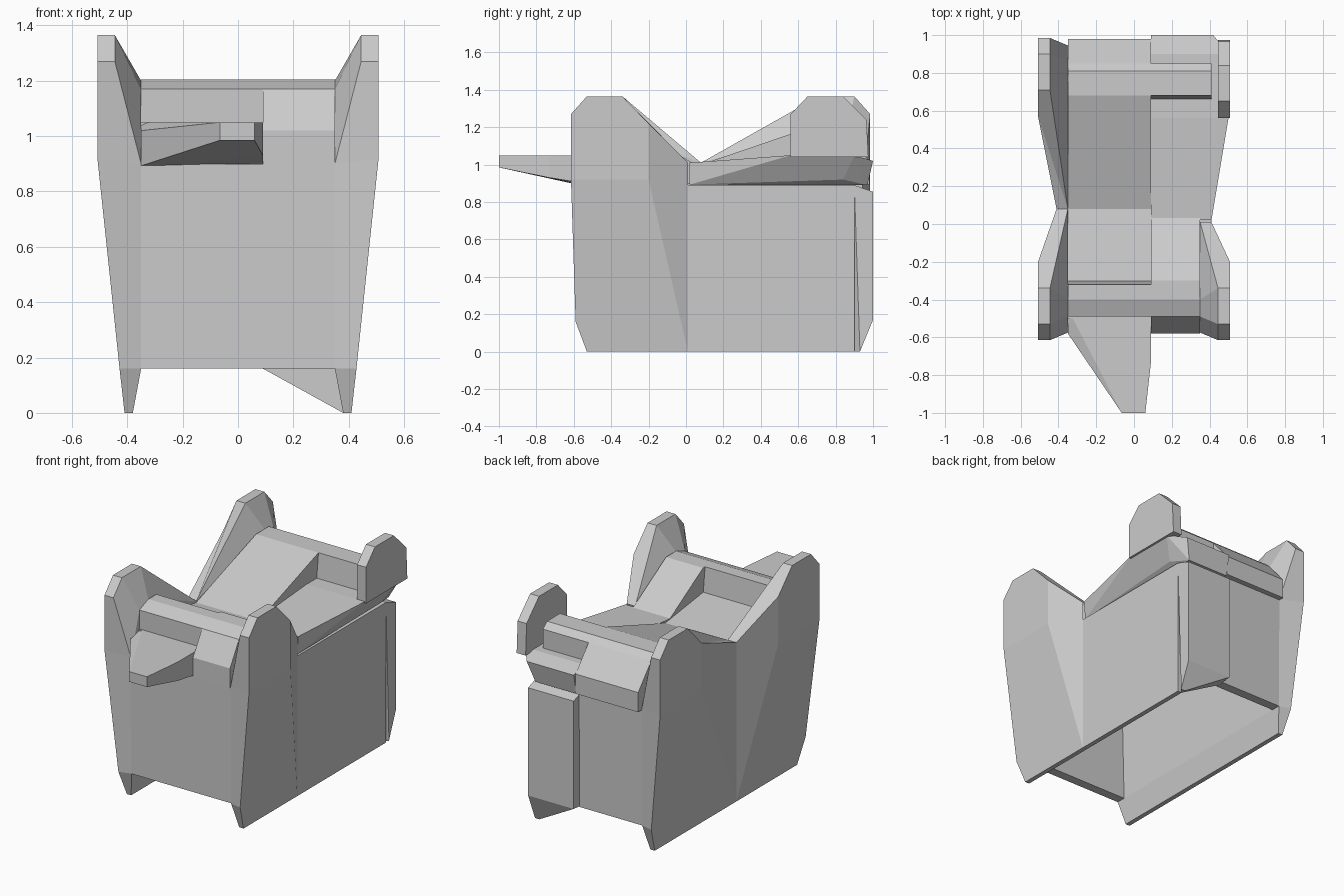
import bpy, bmesh

if "Cube" in bpy.data.objects:
    bpy.data.objects.remove(bpy.data.objects["Cube"])


def finish(name, bm):
    bmesh.ops.remove_doubles(bm, verts=bm.verts, dist=0.0005)
    bmesh.ops.recalc_face_normals(bm, faces=bm.faces)
    me = bpy.data.meshes.new(name)
    bm.to_mesh(me)
    bm.free()
    ob = bpy.data.objects.new(name, me)
    bpy.context.collection.objects.link(ob)
    return ob


def hull(name, pts):
    """Convex block through the given corners."""
    bm = bmesh.new()
    vs = [bm.verts.new(p) for p in pts]
    res = bmesh.ops.convex_hull(bm, input=vs)
    junk = set(res["geom_interior"]) | set(res["geom_unused"])
    bmesh.ops.delete(bm, geom=[g for g in junk if isinstance(g, bmesh.types.BMVert)], context='VERTS')
    bmesh.ops.dissolve_limit(bm, angle_limit=0.02, verts=bm.verts, edges=bm.edges)
    return finish(name, bm)


def prism(name, x0, x1, profile):
    """Side-view (y, z) profile extruded along x."""
    bm = bmesh.new()
    a = [bm.verts.new((x0, y, z)) for y, z in profile]
    b = [bm.verts.new((x1, y, z)) for y, z in profile]
    bm.faces.new(a)
    bm.faces.new(b[::-1])
    for i in range(len(a)):
        j = (i + 1) % len(a)
        bm.faces.new((a[i], a[j], b[j], b[i]))
    return finish(name, bm)


def side_half(bm, sx, mid, back):
    """One flared half of a side wall with its raised ear."""
    m = 0.37 - mid if back else mid
    p = {
        # outer skin
        'a': (.41, m, 0), 'b': (.41, -.53, 0), 'c': (.428, -.59, .16),
        'd': (.508, -.615, .92), 'e': (.508, -.615, 1.27), 'f': (.508, -.53, 1.365),
        'g': (.508, -.34, 1.365), 'h': (.508, -.2, 1.22), 'i': (.508, -.2, .92),
        'j': (.41, m, 1.01),
        # inner skin
        'A': (.38, m, 0), 'B': (.38, -.53, 0), 'C': (.35, -.57, .16),
        'D': (.35, -.575, .9), 'E': (.445, -.615, 1.27), 'F': (.445, -.53, 1.365),
        'G': (.445, -.34, 1.365), 'K': (.35, -.49, 1.17), 'L': (.35, -.4, 1.2),
        'J': (.35, m, 1.01), 'N': (.35, m, .16),
    }
    v = {k: bm.verts.new((sx * x, 0.37 - y if back else y, z)) for k, (x, y, z) in p.items()}
    for f in ('abcdi', 'defghi', 'aihj', 'abBA', 'bcCB', 'cdDC', 'deED', 'efFE', 'fgGF',
              'ghJG', 'hjJ', 'EFKD', 'FGLK', 'GJL', 'JLKDCN', 'NCBA'):
        bm.faces.new([v[k] for k in f])


# Side walls: left is whole, right has only its front half flared
bm = bmesh.new()
side_half(bm, -1, .08, False)
side_half(bm, -1, .08, True)
finish("left_side_wall", bm)
bm = bmesh.new()
side_half(bm, 1, .01, False)
finish("right_front_side_wall", bm)
hull("right_back_side_wall", [(x, y, z) for x in (.35, .41) for y in (.01, .9) for z in (.16, .89)]
     + [(x, y, 0) for x in (.38, .41) for y in (.01, .9)])

# End walls
prism("front_wall", -.35, .35, [(-.57, .16), (-.575, .9), (-.53, .9), (-.51, .16)])
prism("back_left_wall", -.35, .09, [(.94, .16), (.945, .9), (.9, .9), (.88, .16)])
hull("back_right_wall", [(x, y, z) for x in (.09, .41) for y, z in ((.9, .89), (1, .855), (1, .17))]
     + [(.09, .9, .16), (.41, .93, 0), (.38, .93, 0), (.38, .9, 0)])

# Sloping deck blocks on opposite corners
prism("front_right_deck", .09, .35, [(.05, .9), (.05, 1.0), (-.3, 1.205), (-.4, 1.205), (-.49, 1.17),
                                     (-.58, 1.02), (-.58, .895)])
prism("back_left_deck", -.35, .09, [(.08, .9), (.08, 1.0), (.68, 1.205), (.81, 1.205), (.85, 1.17),
                                    (.98, 1.02), (.98, .895)])

# Cross rails
prism("front_rail", -.35, .09, [(-.49, 1.03), (-.49, 1.17), (-.4, 1.205), (-.32, 1.205), (-.3, 1.03)])
prism("back_rail", .09, .41, [(.85, 1.03), (.85, 1.17), (.81, 1.205), (.68, 1.205), (.66, 1.03)])

# Low tray and pointed spout at the front left
prism("front_left_tray", -.35, .09, [(.08, .9), (.08, 1.0), (-.3, 1.05), (-.5, 1.05), (-.5, .9)])
hull("front_spout", [(-.35, -.45, 1.05), (-.35, -.58, 1.02), (-.065, -1, 1.05), (.06, -1, 1.05),
                     (.09, -.73, 1.05), (.09, -.45, 1.05), (-.35, -.58, .893), (-.065, -1, .985),
                     (.06, -1, .985), (.09, -.73, .93), (.09, -.5, .893), (-.35, -.45, .893)])

# Overhanging tray at the back right
hull("back_right_tray", [(.09, .02, 1.01), (.41, .02, 1.01), (.5, .56, 1.05), (.5, .9, 1.05),
                         (.42, 1, 1.02), (.09, 1, 1.02), (.09, .9, 1.05), (.09, .56, 1.05),
                         (.09, .02, .893), (.4, .02, .893), (.425, .64, .92), (.425, .84, .92),
                         (.38, .97, .89), (.09, .97, .89)])

# Separate ear standing on the tray
prism("right_back_ear", .445, .508, [(.56, 1.04), (.56, 1.27), (.65, 1.365), (.84, 1.365),
                                     (.965, 1.24), (.975, 1.04)])
